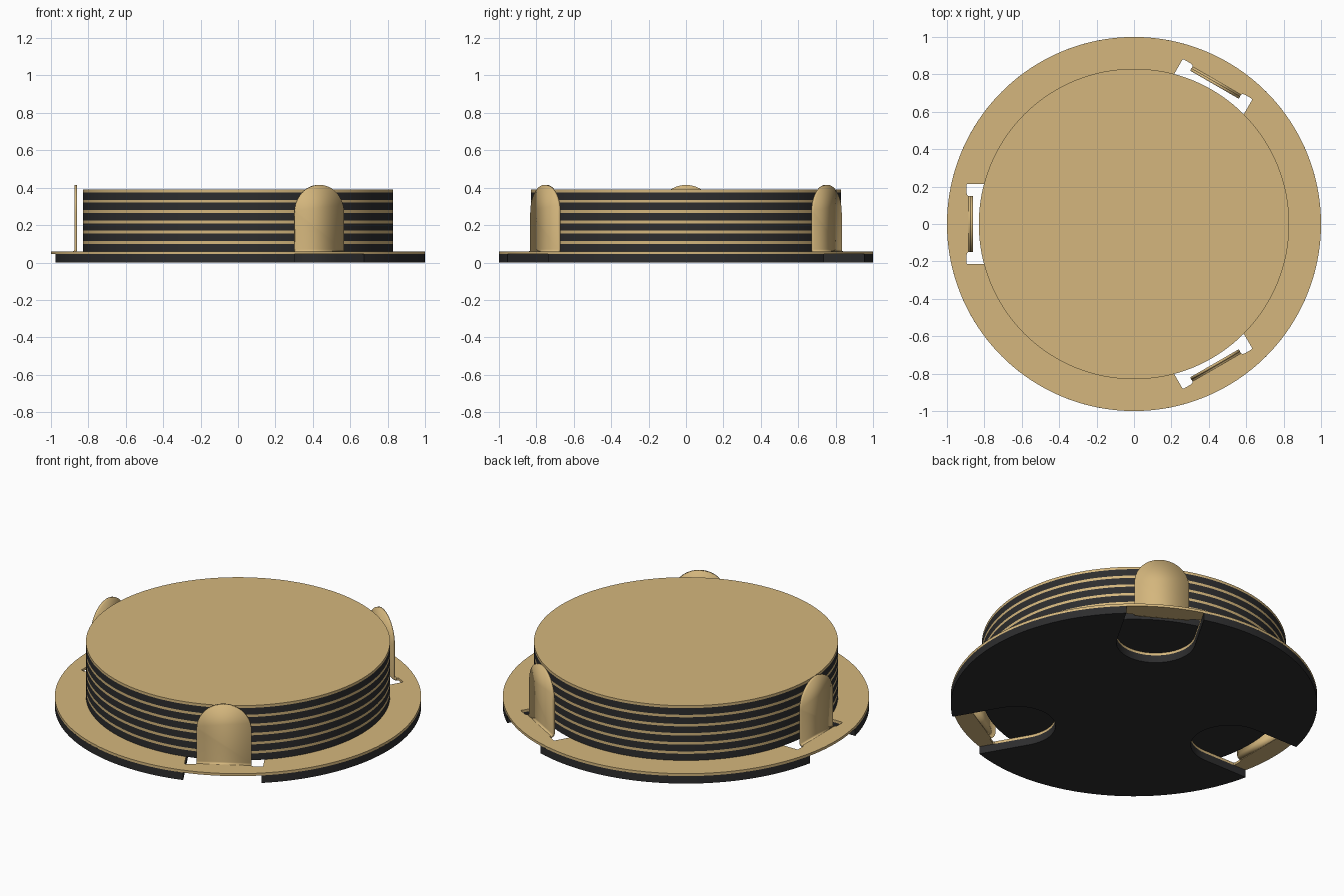
import bpy, bmesh
from math import cos, sin, pi, radians
from mathutils import Matrix, Vector

cube = bpy.data.objects.get("Cube")
if cube:
    bpy.data.objects.remove(cube, do_unlink=True)


def material(name, color):
    m = bpy.data.materials.new(name)
    m.use_nodes = True
    m.diffuse_color = color
    bsdf = next(n for n in m.node_tree.nodes if n.type == 'BSDF_PRINCIPLED')
    bsdf.inputs["Base Color"].default_value = color
    return m


TAN = material("warm tan", (0.66, 0.47, 0.205, 1))
BLACK = material("soft black", (0.026, 0.026, 0.027, 1))

SHEET = 0.015        # tan sheet thickness
PAD = 0.04           # black layer of a coaster
BASE = 0.045         # black base thickness
TAB_ANGLES = [radians(a) for a in (60, 180, 300)]
HALF_SLOT, HALF_TAB, ARCH_R = 0.215, 0.15, 0.685


def finish(bm, name, mat):
    bmesh.ops.recalc_face_normals(bm, faces=bm.faces)
    me = bpy.data.meshes.new(name)
    bm.to_mesh(me)
    bm.free()
    me.materials.append(mat)
    ob = bpy.data.objects.new(name, me)
    bpy.context.collection.objects.link(ob)
    bpy.ops.object.select_all(action='DESELECT')
    ob.select_set(True)
    bpy.context.view_layer.objects.active = ob
    bpy.ops.object.shade_smooth_by_angle(angle=radians(30))
    return ob


def sheet(name, loops, z, height, mat):
    """Extrude a flat outline (first loop) with holes (other loops)."""
    bm = bmesh.new()
    edges = []
    for loop in loops:
        vs = [bm.verts.new((x, y, z)) for x, y in loop]
        edges += [bm.edges.new((vs[i - 1], vs[i])) for i in range(len(vs))]
    bmesh.ops.triangle_fill(bm, edges=edges, use_beauty=True, normal=(0, 0, 1))
    geo = bmesh.ops.extrude_face_region(bm, geom=bm.faces[:])
    top = [g for g in geo["geom"] if isinstance(g, bmesh.types.BMVert)]
    bmesh.ops.translate(bm, verts=top, vec=(0, 0, height))
    return finish(bm, name, mat)


def circle(r, n=128):
    return [(r * cos(2 * pi * i / n), r * sin(2 * pi * i / n)) for i in range(n)]


def turned(points, a):
    return [(r * cos(a) - t * sin(a), r * sin(a) + t * cos(a)) for r, t in points]


def slot_arch(n=24):
    """Rounded inner end of a slot, from +t round to -t."""
    return [(ARCH_R - HALF_SLOT * sin(pi * i / n), HALF_SLOT * cos(pi * i / n))
            for i in range(n + 1)]


# Black base: a disc with three open U-shaped notches
rim_half = math_half = 0.2167   # angle where a notch meets the rim
outline = []
for k, a in enumerate(TAB_ANGLES):
    outline += turned(reversed(slot_arch()), a)
    sweep = 2 * pi / 3 - 2 * rim_half
    outline += [(cos(a + rim_half + sweep * i / 40), sin(a + rim_half + sweep * i / 40))
                for i in range(41)]
sheet("base", [outline], 0, BASE, BLACK)

# Tan plate: closed slots with relief corners beside each tab root
relief = [(0.885, HALF_TAB), (0.892, 0.155), (0.895, 0.165), (0.895, 0.21),
          (0.89, HALF_SLOT)]
hole = relief + slot_arch() + [(r, -t) for r, t in reversed(relief)]
sheet("base_plate", [circle(1.0)] + [turned(hole, a) for a in TAB_ANGLES],
      BASE, SHEET, TAN)

# Upright tabs: bent at the root, rounded at the top
for n, a in enumerate(TAB_ANGLES):
    bm = bmesh.new()
    mid, bend = BASE + SHEET / 2, 0.0175
    rows = []
    for i in range(7):
        q = pi / 2 * i / 6
        r, z = 0.885 - bend * sin(q), mid + bend * (1 - cos(q))
        rows.append([bm.verts.new((r, t, z)) for t in (-HALF_TAB, HALF_TAB)])
    for lo, hi in zip(rows, rows[1:]):
        bm.faces.new((lo[0], lo[1], hi[1], hi[0]))
    x = 0.885 - bend
    arch = [bm.verts.new((x, HALF_TAB * cos(pi * i / 32), 0.265 + HALF_TAB * sin(pi * i / 32)))
            for i in range(33)]
    bm.faces.new([rows[-1][0], rows[-1][1]] + arch)
    bmesh.ops.rotate(bm, verts=bm.verts, cent=Vector(), matrix=Matrix.Rotation(a, 3, 'Z'))
    tab = finish(bm, f"tab_{n + 1}", TAN)
    mod = tab.modifiers.new("thickness", 'SOLIDIFY')
    mod.thickness, mod.offset = SHEET, 0
    # keep the thickness step before the sharp-edge shading
    while tab.modifiers[0] != mod:
        bpy.ops.object.modifier_move_up(modifier=mod.name)

# Stack of six coasters, each a black pad under a tan top
for n in range(6):
    z = BASE + SHEET + n * (PAD + SHEET)
    sheet(f"coaster_pad_{n + 1}", [circle(0.83)], z, PAD, BLACK)
    sheet(f"coaster_top_{n + 1}", [circle(0.83)], z + PAD, SHEET, TAN)
